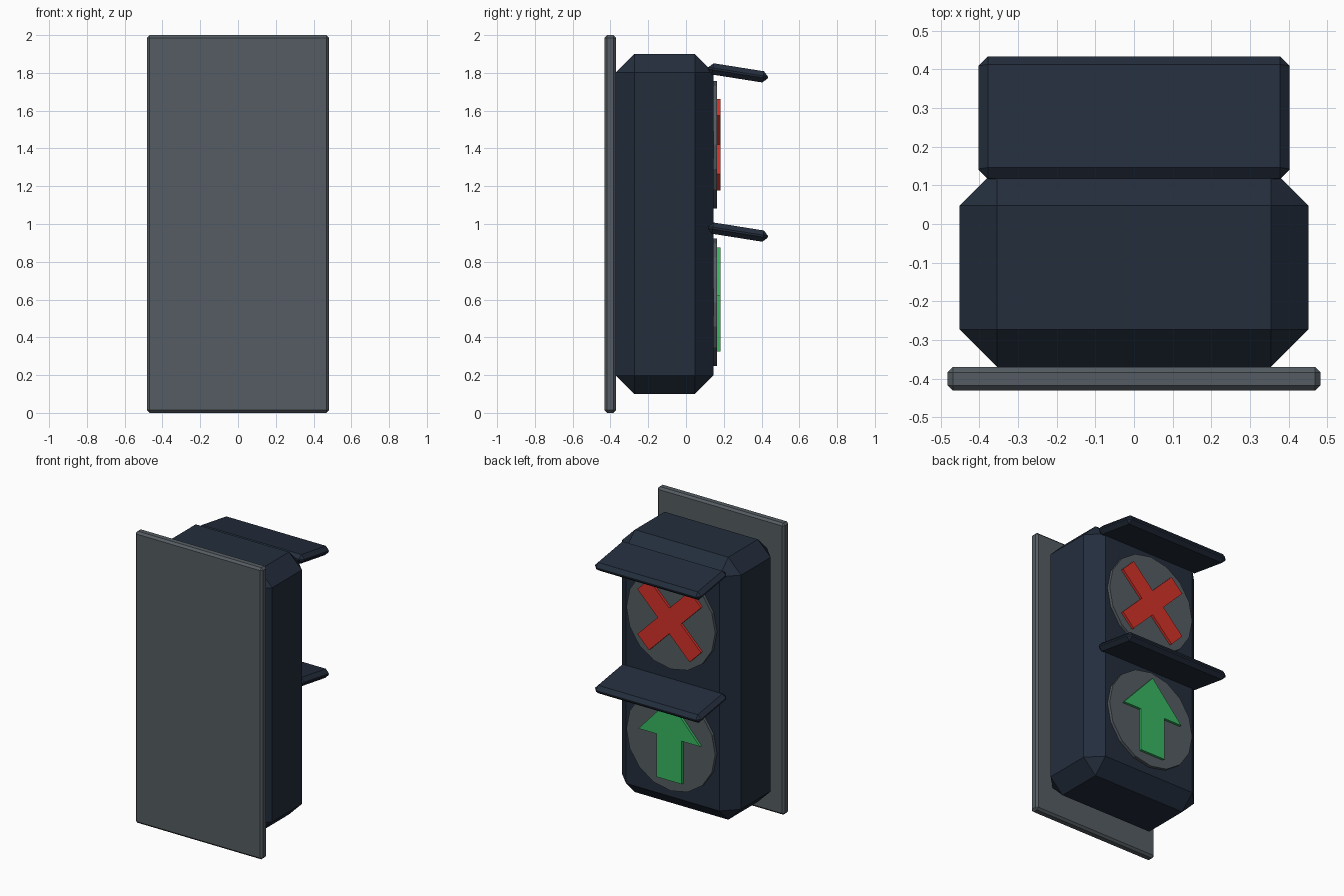
import bpy
from math import radians, cos, sin, pi, sqrt

cube = bpy.data.objects.get("Cube")
if cube:
    bpy.data.objects.remove(cube, do_unlink=True)


def material(name, rgb):
    m = bpy.data.materials.new(name)
    m.use_nodes = True
    m.diffuse_color = (*rgb, 1)
    bsdf = m.node_tree.nodes["Principled BSDF"]
    bsdf.inputs["Base Color"].default_value = (*rgb, 1)
    bsdf.inputs["Roughness"].default_value = 0.8
    return m


navy = material("dark navy", (0.017, 0.027, 0.046))
grey = material("slate grey", (0.09, 0.108, 0.122))
red = material("signal red", (0.66, 0.032, 0.022))
green = material("signal green", (0.04, 0.47, 0.12))


def bevelled_box(name, size, centre, bevel, mat, tilt=0):
    """Box with single-segment chamfers, tilted about x."""
    bpy.ops.mesh.primitive_cube_add(size=1, location=centre)
    ob = bpy.context.object
    ob.name = name
    ob.scale = size
    bpy.ops.object.transform_apply(location=False, rotation=False, scale=True)
    ob.rotation_euler.x = tilt
    mod = ob.modifiers.new("chamfer", 'BEVEL')
    mod.width, mod.segments, mod.limit_method = bevel, 1, 'NONE'
    ob.data.materials.append(mat)
    return ob


def extruded(name, outline, z, y0, y1, mat):
    """Prism from an (x, z) outline, running from y0 to y1."""
    n = len(outline)
    verts = [(x, y, z + h) for y in (y0, y1) for x, h in outline]
    faces = [list(range(n)), list(range(2 * n - 1, n - 1, -1))]
    faces += [[(i + 1) % n, i, n + i, n + (i + 1) % n] for i in range(n)]
    me = bpy.data.meshes.new(name)
    me.from_pydata(verts, [], faces)
    me.materials.append(mat)
    ob = bpy.data.objects.new(name, me)
    bpy.context.collection.objects.link(ob)
    # Make the normals point outwards
    bpy.context.view_layer.objects.active = ob
    bpy.ops.object.mode_set(mode='EDIT')
    bpy.ops.mesh.select_all(action='SELECT')
    bpy.ops.mesh.normals_make_consistent(inside=False)
    bpy.ops.object.mode_set(mode='OBJECT')
    return ob


# Backing plate and housing
bevelled_box("backing_plate", (0.966, 0.061, 2), (0, -0.401, 1), 0.014, grey)
bevelled_box("housing", (0.902, 0.515, 1.8), (0, -0.113, 1), 0.097, navy)

# Lens discs and their sun visors
disc = [(0.337 * sin(i * pi / 8), 0.337 * cos(i * pi / 8)) for i in range(16)]
for label, lens_z, visor_z in (("upper", 1.42, 1.8), ("lower", 0.585, 0.957)):
    extruded(label + "_lens", disc, lens_z, 0.12, 0.165, grey)
    bevelled_box(label + "_visor", (0.806, 0.32, 0.06), (0, 0.275, visor_z),
                 0.025, navy, radians(-9))

# Red cross: one twelve-sided outline made of four turned arms
a, b = 0.28, 0.062
cross = []
for k in range(4):
    t = pi / 4 + k * pi / 2
    for u, v in ((a, -b), (a, b), (b, b)):
        cross.append((u * cos(t) - v * sin(t), u * sin(t) + v * cos(t)))
extruded("red_cross", cross, 1.42, 0.155, 0.182, red)

# Green upward arrow
half = [(0, 0.275), (0.233, 0.02), (0.095, 0.02), (0.095, -0.275)]
arrow = half + [(-x, h) for x, h in reversed(half[1:])]
extruded("green_arrow", arrow, 0.6, 0.155, 0.182, green)
